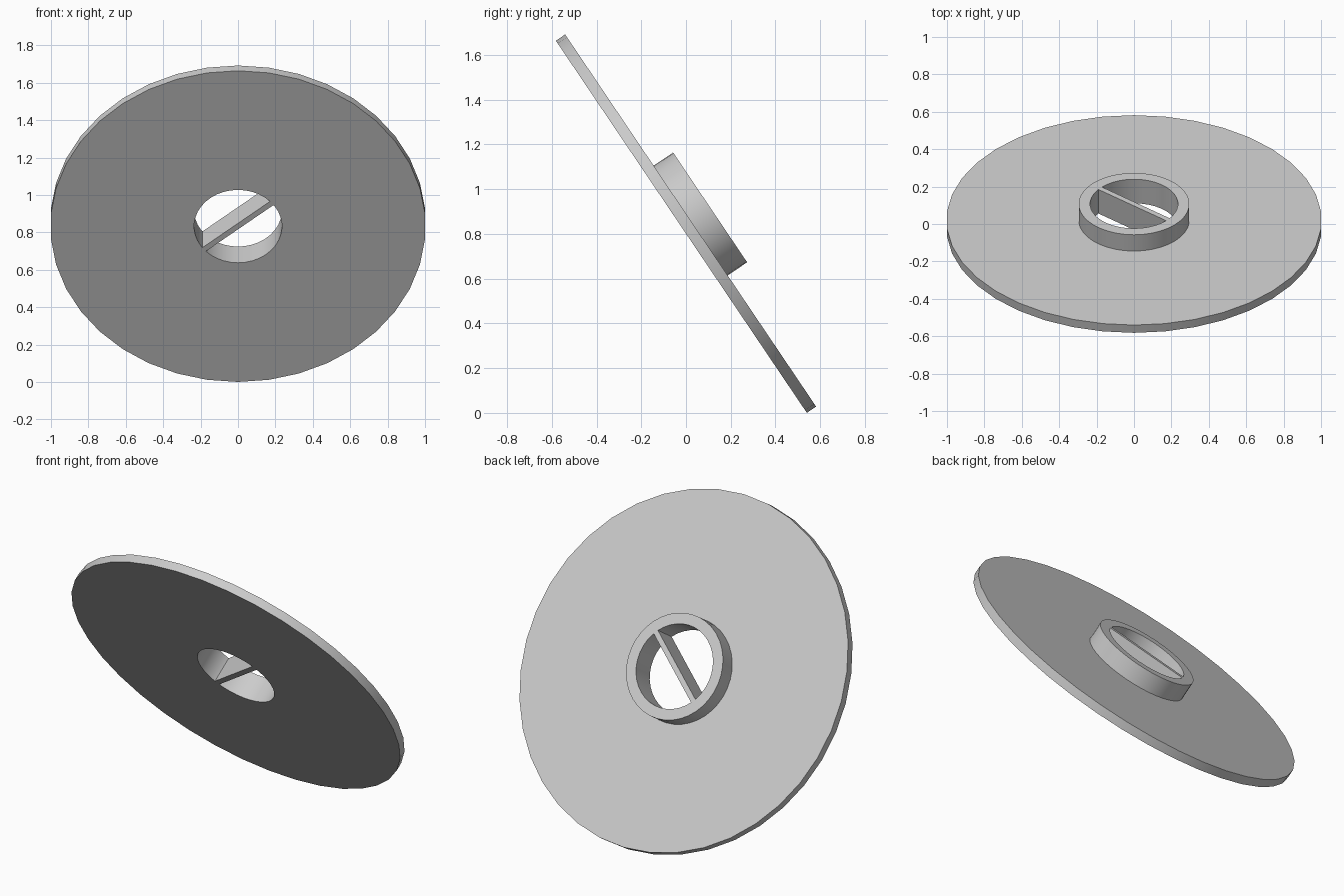
import bpy, bmesh, math
from mathutils import Matrix

if "Cube" in bpy.data.objects:
    bpy.data.objects.remove(bpy.data.objects["Cube"])

SIDES = 38
TILT = math.radians(-56)
BOTTOM, DISC_TOP, HUB_TOP = -0.025, 0.025, 0.13
HOLE_R, HUB_R, DISC_R = 0.235, 0.296, 1.0034
PLACE = Matrix.Translation((0, 0, 0.846)) @ Matrix.Rotation(TILT, 4, 'X')

grey = bpy.data.materials.new("plain grey")
grey.diffuse_color = (0.6, 0.6, 0.6, 1)
grey.use_nodes = True
grey.node_tree.nodes["Principled BSDF"].inputs["Base Color"].default_value = grey.diffuse_color


def add_object(name, bm):
    bmesh.ops.recalc_face_normals(bm, faces=bm.faces)
    mesh = bpy.data.meshes.new(name)
    bm.to_mesh(mesh)
    bm.free()
    mesh.materials.append(grey)
    obj = bpy.data.objects.new(name, mesh)
    bpy.context.collection.objects.link(obj)
    obj.matrix_world = PLACE
    return obj


# Disc with raised hub ring: closed profile turned around the axis
profile = [(HOLE_R, BOTTOM), (DISC_R, BOTTOM), (DISC_R, DISC_TOP),
           (HUB_R, DISC_TOP), (HUB_R, HUB_TOP), (HOLE_R, HUB_TOP)]
bm = bmesh.new()
rings = []
for i in range(SIDES):
    a = math.pi / 2 + 2 * math.pi * i / SIDES
    rings.append([bm.verts.new((r * math.cos(a), r * math.sin(a), z)) for r, z in profile])
n = len(profile)
for i in range(SIDES):
    p, q = rings[i], rings[(i + 1) % SIDES]
    for k in range(n):
        m = (k + 1) % n
        bm.faces.new((p[k], q[k], q[m], p[m]))
disc = add_object("disc_with_hub", bm)
bpy.context.view_layer.objects.active = disc
disc.select_set(True)
bpy.ops.object.shade_smooth_by_angle(angle=math.radians(30))

# Thin bar across the hole, as deep as the hub
bm = bmesh.new()
bmesh.ops.create_cube(bm, size=1, matrix=(
    Matrix.Rotation(math.radians(-39.5), 4, 'Z')
    @ Matrix.Translation((0, 0, (BOTTOM + HUB_TOP) / 2))
    @ Matrix.Diagonal((2 * HOLE_R, 0.03, HUB_TOP - BOTTOM, 1))))
add_object("cross_bar", bm)
